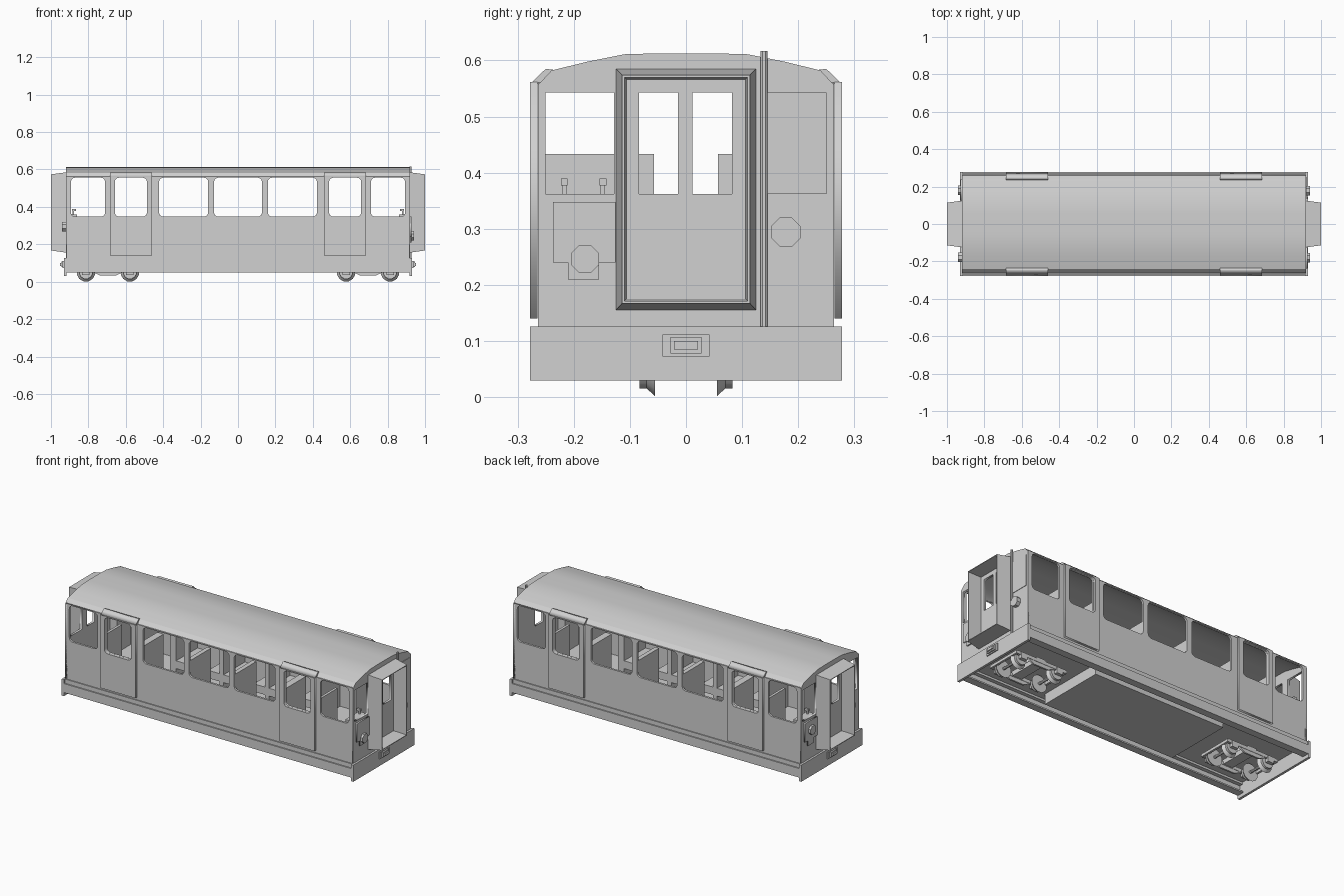
import bpy, bmesh, math
from mathutils import Matrix

if "Cube" in bpy.data.objects:
    bpy.data.objects.remove(bpy.data.objects["Cube"])

grey = bpy.data.materials.new("plain_grey")
grey.diffuse_color = (0.64, 0.64, 0.64, 1)
grey.use_nodes = True
grey.node_tree.nodes["Principled BSDF"].inputs["Base Color"].default_value = grey.diffuse_color


def finish(name, bm, smooth=False):
    bmesh.ops.recalc_face_normals(bm, faces=bm.faces)
    me = bpy.data.meshes.new(name)
    bm.to_mesh(me)
    bm.free()
    me.materials.append(grey)
    if smooth:
        me.polygons.foreach_set("use_smooth", [True] * len(me.polygons))
        me.set_sharp_from_angle(angle=math.radians(30))
    ob = bpy.data.objects.new(name, me)
    bpy.context.collection.objects.link(ob)
    return ob


def box(name, xs, ys, zs):
    bm = bmesh.new()
    c = [(a + b) / 2 for a, b in (xs, ys, zs)]
    d = [abs(b - a) for a, b in (xs, ys, zs)]
    bmesh.ops.create_cube(bm, size=1, matrix=Matrix.Translation(c) @ Matrix.Diagonal((*d, 1)))
    return finish(name, bm)


def rect(u0, u1, v0, v1, r=0.0, n=4):
    """Rectangle outline with optional rounded corners."""
    if r == 0:
        return [(u0, v0), (u1, v0), (u1, v1), (u0, v1)]
    pts = []
    for k, (cu, cv) in enumerate([(u1 - r, v1 - r), (u0 + r, v1 - r), (u0 + r, v0 + r), (u1 - r, v0 + r)]):
        for i in range(n + 1):
            a = math.pi / 2 * (k + i / n)
            pts.append((cu + r * math.cos(a), cv + r * math.sin(a)))
    return pts


def plate(name, plane, lo, hi, outline, holes=(), smooth=False):
    """Filled outline with holes, in the xz or yz plane, between lo and hi."""
    cu = bpy.data.curves.new(name, 'CURVE')
    cu.dimensions, cu.fill_mode, cu.extrude = '2D', 'BOTH', abs(hi - lo) / 2
    for pts in [outline, *holes]:
        sp = cu.splines.new('POLY')
        sp.points.add(len(pts) - 1)
        for p, (u, v) in zip(sp.points, pts):
            p.co = (u, v, 0, 1)
        sp.use_cyclic_u = True
    tmp = bpy.data.objects.new("tmp", cu)
    bpy.context.collection.objects.link(tmp)
    me = bpy.data.meshes.new_from_object(tmp.evaluated_get(bpy.context.evaluated_depsgraph_get()))
    bpy.data.objects.remove(tmp)
    bm = bmesh.new()
    bm.from_mesh(me)
    bmesh.ops.remove_doubles(bm, verts=bm.verts, dist=1e-5)
    mid = (lo + hi) / 2
    for v in bm.verts:
        u, w, t = v.co
        v.co = (u, mid + t, w) if plane == 'xz' else (mid + t, u, w)
    return finish(name, bm, smooth)


def cyl(name, c, r1, r2, depth, axis='y', n=12):
    bm = bmesh.new()
    rot = {'y': Matrix.Rotation(-math.pi / 2, 4, 'X'), 'x': Matrix.Rotation(math.pi / 2, 4, 'Y'), 'z': Matrix()}[axis]
    bmesh.ops.create_cone(bm, cap_ends=True, segments=n, radius1=r1, radius2=r2, depth=depth,
                          matrix=Matrix.Translation(c) @ rot @ Matrix.Rotation(math.pi / n, 4, 'Z'))
    return finish(name, bm, True)


# side walls and raised doors
half = [(0.16, 0.422), (0.487, 0.658), (0.711, 0.893)]
wins = [(-0.128, 0.128)] + half + [(-b, -a) for a, b in half]
for s in (-1, 1):
    plate("side_wall", 'xz', s * 0.252, s * 0.264, rect(-0.917, 0.917, 0.125, 0.562),
          [rect(a, b, 0.348, 0.556, 0.022) for a, b in wins])
    for e in (-1, 1):
        a, b = sorted((e * 0.46, e * 0.684))
        w0, w1 = sorted((e * 0.487, e * 0.658))
        plate("door", 'xz', s * 0.2645, s * 0.278, rect(a, b, 0.14, 0.562),
              [rect(w0, w1, 0.348, 0.556, 0.022)])
        plate("door_hood", 'yz', a, b, [(s * y, z) for y, z in
              [(0.262, 0.558), (0.278, 0.558), (0.25, 0.585), (0.234, 0.583)]])

# roof shell
arc = [(0.264, 0.556), (0.24, 0.582), (0.175, 0.598), (0.11, 0.611), (0.055, 0.6125)]
outer = arc + [(-y, z) for y, z in reversed(arc)]
inner = [(y * 0.955, z - 0.01) for y, z in outer]
inner[0], inner[-1] = (0.252, 0.556), (-0.252, 0.556)
plate("roof", 'yz', -0.917, 0.917, outer + inner[::-1], smooth=True)

# floor and underframe
box("floor", (-0.917, 0.917), (-0.262, 0.262), (0.112, 0.142))
box("equipment_box", (-0.42, 0.42), (-0.2, 0.2), (0.052, 0.113))
for s in (-1, 1):
    box("solebar", (-0.918, 0.918), (s * 0.262, s * 0.277), (0.053, 0.102))
    box("solebar_flange", (-0.918, 0.918), (s * 0.235, s * 0.277), (0.05, 0.058))
    box("solebar_top", (-0.918, 0.918), (s * 0.24, s * 0.27), (0.1, 0.126))

# ends
for s in (-1, 1):
    holes = [rect(-0.084, -0.014, 0.362, 0.543), rect(0.012, 0.082, 0.362, 0.543)]
    cab = [rect(-0.25, -0.128, 0.362, 0.543)] if s > 0 else \
        [rect(-0.25, -0.128, 0.362, 0.543), rect(0.128, 0.25, 0.362, 0.543)]
    shape = [(-0.264, 0.125)] + outer[::-1] + [(0.264, 0.125)]
    plate("end_wall", 'yz', s * 0.906, s * 0.919, shape, holes + cab)
    box("headstock", (s * 0.917, s * 0.931), (-0.278, 0.278), (0.03, 0.126))
    box("coupler_plate", (s * 0.93, s * 0.937), (-0.042, 0.042), (0.072, 0.112))
    box("coupler_socket", (s * 0.93, s * 0.945), (-0.028, 0.028), (0.078, 0.107))
    box("coupler_tip", (s * 0.93, s * 0.952), (-0.021, 0.021), (0.085, 0.1))

    # tapered hollow gangway
    bm = bmesh.new()
    loops = []
    for x, y, z0, z1 in [(0.917, 0.125, 0.155, 0.585), (1.0, 0.114, 0.167, 0.574),
                         (1.0, 0.11, 0.171, 0.57), (0.918, 0.106, 0.175, 0.566)]:
        loops.append([bm.verts.new((s * x, a, b)) for a, b in rect(-y, y, z0, z1)])
    for p, q in zip(loops, loops[1:] + loops[:1]):
        for i in range(4):
            j = (i + 1) % 4
            bm.faces.new((p[i], p[j], q[j], q[i]))
    finish("gangway", bm)

    # control panel, cab desk and levers on the driver's side
    d = -s
    plate("control_panel", 'yz', s * 0.918, s * 0.927, [(d * y, z) for y, z in
          [(0.237, 0.348), (0.126, 0.348), (0.126, 0.24), (0.155, 0.24),
           (0.155, 0.21), (0.21, 0.21), (0.21, 0.24), (0.237, 0.24)]])
    z = 0.22 if s > 0 else 0.268
    cyl("panel_box", (s * 0.928, d * 0.18, z + 0.026), 0.027, 0.027, 0.024, 'x', 8)
    cyl("end_lamp", (s * 0.928, -d * 0.178, 0.294), 0.028, 0.028, 0.026, 'x', 8)
    box("cab_desk", (s * 0.86, s * 0.907), (d * 0.125, d * 0.25), (0.14, 0.36))
    for y in (0.148, 0.217):
        box("lever_stem", (s * 0.876, s * 0.884), (d * (y - 0.004), d * (y + 0.004)), (0.355, 0.38))
        box("lever_grip", (s * 0.866, s * 0.888), (d * (y - 0.006), d * (y + 0.006)), (0.377, 0.39))

# blanked window and pipe on the right end
box("blank_window", (0.918, 0.922), (0.145, 0.25), (0.362, 0.543))
cyl("end_pipe", (0.922, 0.139, 0.371), 0.0065, 0.0065, 0.492, 'z', 8)

# seats on each side of the aisle, backs hidden behind the window pillars
for s in (-1, 1):
    y = (s * 0.057, s * 0.252)
    for e in (-1, 1):
        box("seat_back", (e * 0.132, e * 0.157), y, (0.14, 0.433))
        box("seat", (e * 0.06, e * 0.23), y, (0.19, 0.235))
        box("seat_back", (e * 0.435, e * 0.475), y, (0.14, 0.433))
        box("seat", (e * 0.355, e * 0.435), y, (0.19, 0.235))
        box("cab_partition", (e * 0.68, e * 0.695), (s * 0.085, s * 0.252), (0.14, 0.433))

# bogies
for s in (-1, 1):
    for cx in (0.578, 0.813):
        cyl("axle", (s * cx, 0, 0.05), 0.008, 0.008, 0.2, n=8)
        for t in (-1, 1):
            cyl("wheel_tread", (s * cx, t * 0.07, 0.05), 0.036, 0.036, 0.026, n=12)
            r = (0.036, 0.05) if t < 0 else (0.05, 0.036)
            cyl("wheel_flange", (s * cx, t * 0.0625, 0.05), *r, 0.015, n=12)
            box("axle_box", (s * (cx - 0.02), s * (cx + 0.02)), (t * 0.088, t * 0.108), (0.036, 0.07))
    for t in (-1, 1):
        box("bogie_side_frame", (s * 0.54, s * 0.85), (t * 0.09, t * 0.104), (0.055, 0.074))
        plate("bogie_truss", 'xz', t * 0.092, t * 0.102, [(s * x, z) for x, z in
              [(0.6, 0.058), (0.65, 0.034), (0.74, 0.034), (0.79, 0.058)]])
    box("bogie_bolster", (s * 0.665, s * 0.725), (-0.1, 0.1), (0.058, 0.085))
    cyl("bogie_pivot", (s * 0.695, 0, 0.095), 0.03, 0.03, 0.045, 'z')
    for x in (0.53, 0.85):
        box("bogie_crossbar", (s * x, s * (x + 0.012)), (-0.104, 0.104), (0.056, 0.072))
